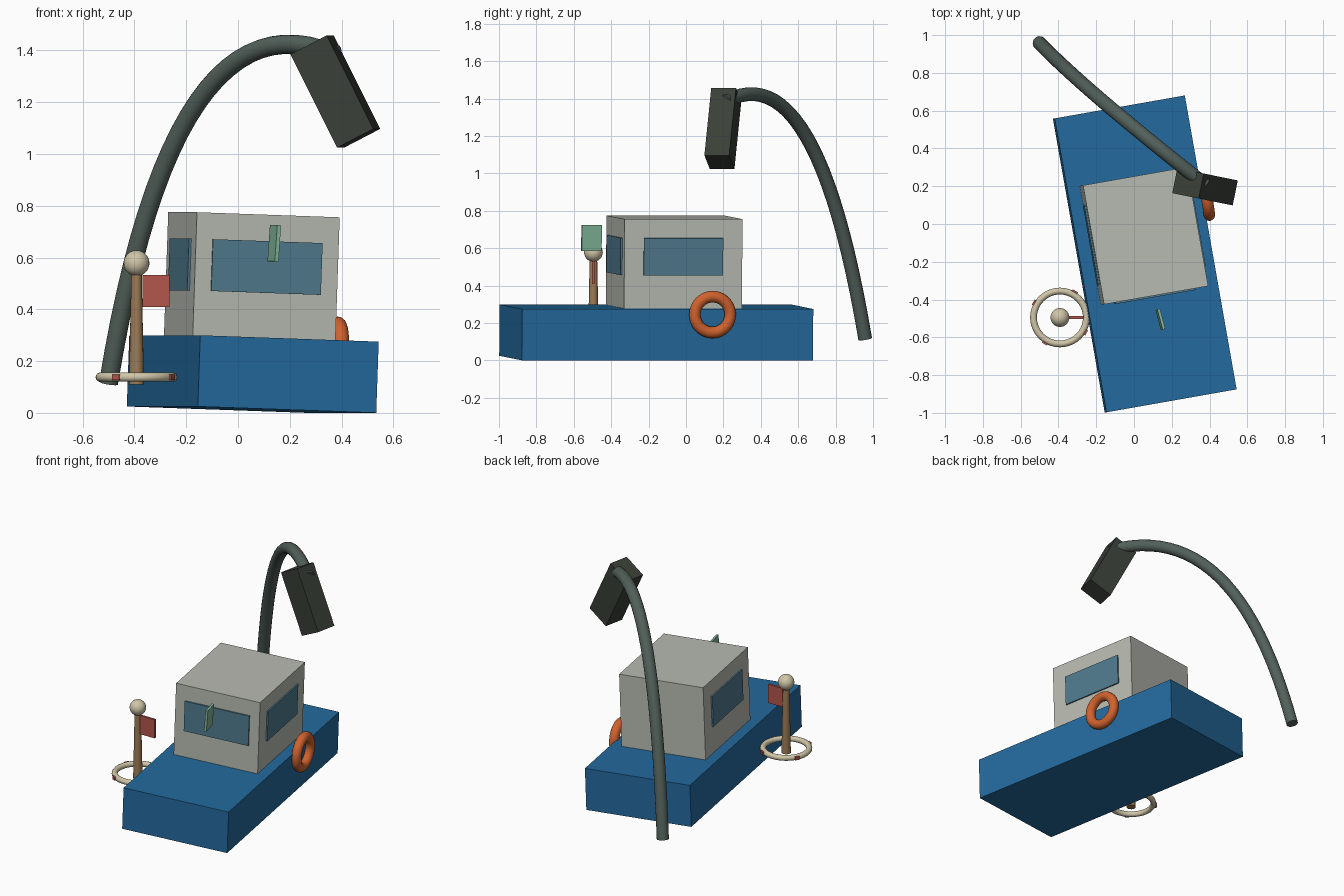
import bpy
import bmesh
from math import radians, cos, sin, pi
from mathutils import Matrix, Vector, Euler

if "Cube" in bpy.data.objects:
    bpy.data.objects.remove(bpy.data.objects["Cube"])


def material(name, rgb):
    m = bpy.data.materials.new(name)
    lin = [((c / 255 + 0.055) / 1.055) ** 2.4 for c in rgb]
    m.diffuse_color = (*lin, 1)
    m.use_nodes = True
    m.node_tree.nodes["Principled BSDF"].inputs["Base Color"].default_value = m.diffuse_color
    return m


BLUE = material("hull blue", (36, 106, 158))
GREY = material("cabin grey", (184, 187, 178))
GLASS = material("window blue", (80, 122, 142))
ORANGE = material("ring orange", (208, 98, 46))
TUBE = material("tube grey green", (82, 96, 90))
DARK = material("head charcoal", (57, 63, 55))
CREAM = material("cream", (208, 198, 168))
BROWN = material("post brown", (158, 124, 86))
RED = material("flag red", (178, 86, 76))
GREEN = material("panel green", (130, 182, 154))


def frame(loc, rot=(0, 0, 0)):
    return Matrix.Translation(loc) @ Euler([radians(a) for a in rot]).to_matrix().to_4x4()


def finish(name, bm, mat, matrix, smooth=False):
    bmesh.ops.recalc_face_normals(bm, faces=bm.faces)
    me = bpy.data.meshes.new(name)
    bm.to_mesh(me)
    bm.free()
    me.materials.append(mat)
    ob = bpy.data.objects.new(name, me)
    bpy.context.collection.objects.link(ob)
    ob.matrix_world = matrix
    if smooth:
        bpy.ops.object.select_all(action='DESELECT')
        ob.select_set(True)
        bpy.context.view_layer.objects.active = ob
        bpy.ops.object.shade_smooth_by_angle(angle=radians(40))
    return ob


def box(name, size, mat, matrix):
    bm = bmesh.new()
    bmesh.ops.create_cube(bm, size=1)
    bmesh.ops.scale(bm, vec=size, verts=bm.verts)
    return finish(name, bm, mat, matrix)


def sweep(name, centres, frames, radii, mat, matrix, sides, closed=False):
    """Skin circular sections along a path."""
    bm = bmesh.new()
    rings = []
    for c, (u, v), r in zip(centres, frames, radii):
        rings.append([bm.verts.new(c + r * (cos(2 * pi * k / sides) * u + sin(2 * pi * k / sides) * v))
                      for k in range(sides)])
    n = len(rings)
    for i in range(n if closed else n - 1):
        a, b = rings[i], rings[(i + 1) % n]
        for k in range(sides):
            j = (k + 1) % sides
            bm.faces.new((a[k], a[j], b[j], b[k]))
    if not closed:
        bm.faces.new(rings[0])
        bm.faces.new(rings[-1])
    return finish(name, bm, mat, matrix, True)


def torus(name, major, minor, mat, matrix, steps=40, sides=14):
    dirs = [Vector((cos(2 * pi * i / steps), sin(2 * pi * i / steps), 0)) for i in range(steps)]
    up = Vector((0, 0, 1))
    return sweep(name, [d * major for d in dirs], [(d, up) for d in dirs],
                 [minor] * steps, mat, matrix, sides, True)


# Boat: hull, cabin and windows share one tilted frame
boat = frame((0.057, -0.159, 0.15), (0, 2, 10))
box("hull", (0.70, 1.58, 0.275), BLUE, boat)
cabin = boat @ frame((0, 0.095, 0.3765))
box("cabin", (0.56, 0.64, 0.478), GREY, cabin)
box("front_window", (0.43, 0.009, 0.20), GLASS, cabin @ frame((0, -0.3245, 0.037)))
for side, name in ((1, "right_window"), (-1, "left_window")):
    box(name, (0.009, 0.43, 0.20), GLASS, cabin @ frame((side * 0.2845, 0, 0.037)))

# Life ring hung on the hull side
torus("life_ring", 0.096, 0.031, ORANGE, boat @ frame((0.368, 0.24, 0.108), (0, 90, 0)))

# Curved lamp arm
p0, p1, p2 = Vector((-0.50, 0.958, 0.115)), Vector((-0.25, 0.70, 1.65)), Vector((0.375, 0.21, 1.385))
path, frames = [], []
flat = (p2 - p0).cross(p1 - p0).normalized()
for i in range(25):
    t = i / 24
    path.append(p0 * (1 - t) ** 2 + p1 * 2 * t * (1 - t) + p2 * t * t)
    tangent = ((p1 - p0) * (1 - t) + (p2 - p1) * t).normalized()
    frames.append((flat, tangent.cross(flat)))
sweep("lamp_arm", path, frames, [0.037] * 25, TUBE, Matrix(), 16)

# Lamp head
box("lamp_head", (0.16, 0.135, 0.405), DARK, frame((0.376, 0.197, 1.241), (0, -27, -11.5)))

# Marker post with base ring, ball and flag
post = frame((-0.392, -0.495, 0))
X, Y = Vector((1, 0, 0)), Vector((0, 1, 0))
sweep("marker_post", [Vector((0, 0, 0.11)), Vector((0, 0, 0.55))], [(X, Y)] * 2,
      [0.029, 0.02], BROWN, post, 16)
torus("base_ring", 0.14, 0.018, CREAM, post @ frame((0, 0, 0.138)))
bm = bmesh.new()
bmesh.ops.create_uvsphere(bm, u_segments=24, v_segments=14, radius=0.05)
finish("post_ball", bm, CREAM, post @ frame((0, 0, 0.578)), True)
box("flag", (0.105, 0.014, 0.124), RED, post @ frame((0.075, 0, 0.47)))
for i in range(4):
    box(f"ring_band_{i + 1}", (0.026, 0.03, 0.022), RED,
        post @ frame((0, 0, 0.138), (0, 0, 60 + 90 * i)) @ frame((0.15, 0, 0)))

# Small panel ahead of the cabin
box("panel", (0.015, 0.11, 0.14), GREEN, frame((0.14, -0.505, 0.655), (0, 4, 15)))
